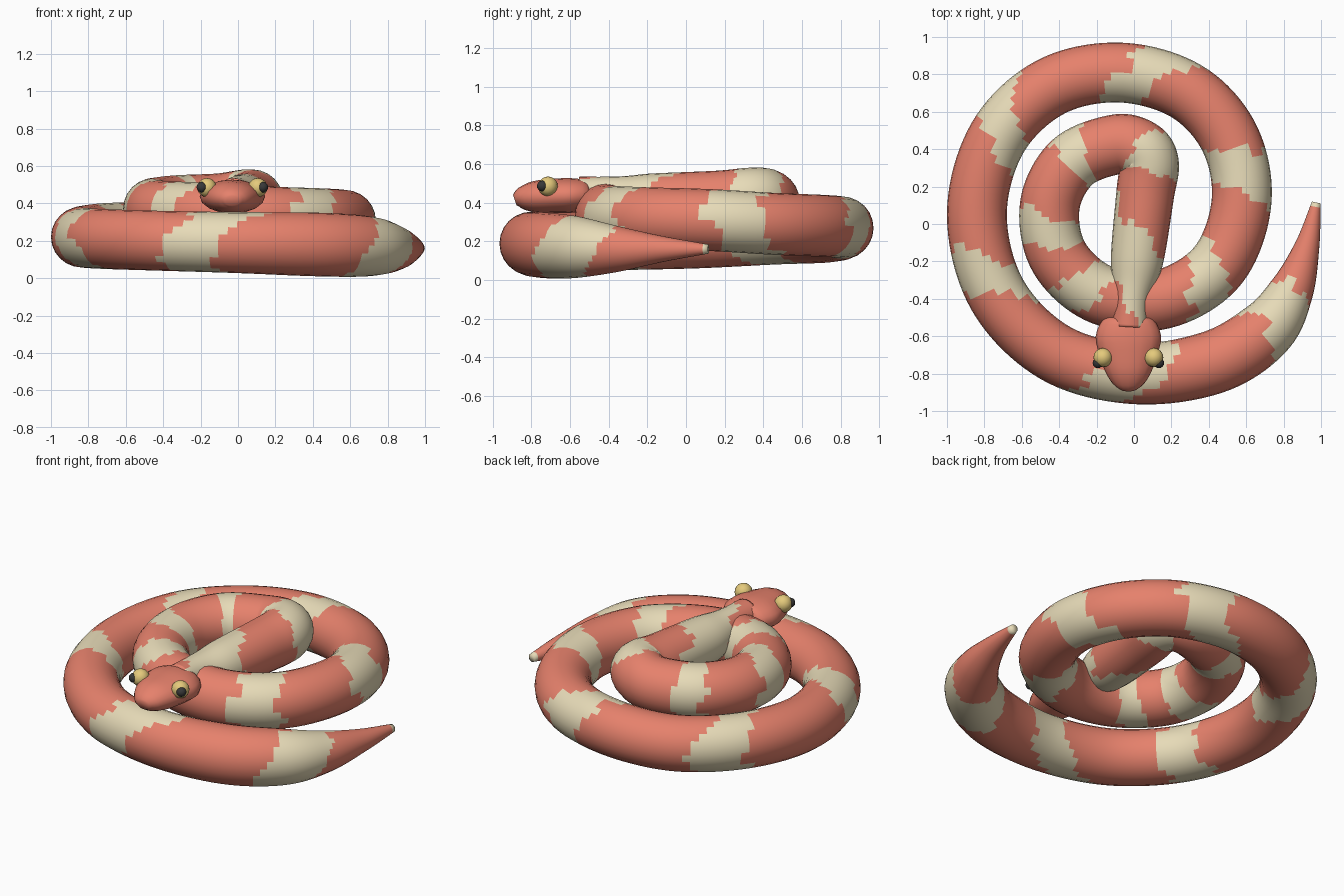
import bpy, math, random
from mathutils import Vector

random.seed(4)
if "Cube" in bpy.data.objects:
    bpy.data.objects.remove(bpy.data.objects["Cube"])


def make_material(name, rgb):
    mat = bpy.data.materials.new(name)
    mat.use_nodes = True
    mat.diffuse_color = (*rgb, 1)
    mat.node_tree.nodes["Principled BSDF"].inputs["Base Color"].default_value = (*rgb, 1)
    return mat


coral = make_material("coral skin", (.79, .22, .15))
cream = make_material("cream bands", (.8, .71, .48))
gold = make_material("gold eye", (.78, .59, .2))
black = make_material("dark pupil", (.04, .04, .04))


def spline(stations, steps):
    """Catmull-Rom interpolation through the stations."""
    pts = [Vector(s) for s in stations]
    pts = [2 * pts[0] - pts[1]] + pts + [2 * pts[-1] - pts[-2]]
    out = []
    for a, b, c, d in zip(pts, pts[1:], pts[2:], pts[3:]):
        for k in range(steps):
            t = k / steps
            out.append((2 * b + (c - a) * t + (2 * a - 5 * b + 4 * c - d) * t * t
                        + (3 * b - a - 3 * c + d) * t ** 3) / 2)
    return out + [pts[-2]]


def loft(name, centres, radii, sides, mats, rule):
    """Skin elliptical rings along a path; rule(ring, side) picks the material."""
    verts, faces, slots = [], [], []
    last = len(centres) - 1
    for i, c in enumerate(centres):
        tangent = (centres[min(i + 1, last)] - centres[max(i - 1, 0)]).normalized()
        side = tangent.cross(Vector((0, 0, 1))).normalized()
        up = side.cross(tangent)
        for j in range(sides):
            a = math.tau * j / sides
            verts.append(c + side * radii[i][0] * math.cos(a) + up * radii[i][1] * math.sin(a))
    for i in range(last):
        for j in range(sides):
            k = (j + 1) % sides
            faces.append((i * sides + j, i * sides + k, (i + 1) * sides + k, (i + 1) * sides + j))
            slots.append(rule(i, j))
    faces += [tuple(reversed(range(sides))), tuple(range(last * sides, (last + 1) * sides))]
    slots += [rule(0, 0), rule(last, 0)]
    mesh = bpy.data.meshes.new(name)
    mesh.from_pydata(verts, [], faces)
    for mat in mats:
        mesh.materials.append(mat)
    for poly, slot in zip(mesh.polygons, slots):
        poly.material_index = slot
        poly.use_smooth = True
    obj = bpy.data.objects.new(name, mesh)
    bpy.context.collection.objects.link(obj)
    return obj


# Coiled body, tail tip to neck: x, y, z, radius
coil = [
    (.975, .115, .16, .024), (.925, -.12, .16, .067), (.84, -.36, .16, .12),
    (.7, -.57, .17, .16), (.42, -.74, .18, .17), (0, -.8, .19, .163),
    (-.42, -.69, .2, .16), (-.73, -.38, .21, .16), (-.84, .05, .22, .16),
    (-.73, .46, .24, .16), (-.45, .73, .25, .16), (-.08, .81, .27, .16),
    (.28, .71, .28, .16), (.51, .46, .29, .16), (.575, .12, .31, .16),
    (.45, -.22, .32, .16), (.16, -.4, .33, .16), (-.17, -.38, .35, .16),
    (-.4, -.18, .36, .16), (-.45, .1, .375, .16), (-.33, .33, .39, .16),
    (-.1, .425, .4, .16), (.03, .4, .42, .16), (.08, .32, .42, .16),
    (.06, .16, .41, .155), (.015, -.2, .41, .14), (-.015, -.4, .44, .095),
    (-.025, -.55, .44, .095)]
body_pts = spline(coil, 10)
path = [p.to_3d() for p in body_pts]
length = [0]
for p, q in zip(path, path[1:]):
    length.append(length[-1] + (q - p).length)

# Bands: x, y on the path, half width, slant towards the tail inside and above
SIDES = 24
marks = [(.73, -.54, .14, 0, .12), (-.05, -.8, .15, .18, .06), (-.75, -.33, .13, .1, -.06),
         (-.7, .5, .12, .13, 0), (.02, .81, .12, .12, 0), (.56, .33, .12, .06, -.05),
         (.4, -.27, .11, .07, 0), (-.26, -.33, .08, .05, 0), (-.44, -.03, .08, .05, 0),
         (-.32, .34, .055, .02, 0), (.07, .37, .06, .04, 0), (0, -.23, .21, .15, 0)]
bands = []
for x, y, half, slant, lean in marks:
    near = min(range(len(path)), key=lambda i: (path[i].x - x) ** 2 + (path[i].y - y) ** 2)
    step = half * .25
    jag = [[random.choice((-step, 0, step)) for _ in range(SIDES // 2)] for _ in range(2)]
    bands.append((length[near], half, slant, lean, jag))


def band_rule(i, j):
    if i == 0:
        return 1
    a = math.tau * (j + .5) / SIDES
    for centre, half, slant, lean, jag in bands:
        d = length[i] - centre + slant * math.cos(a) + lean * math.sin(a)
        if -half + jag[0][j // 2] < d < half + jag[1][j // 2]:
            return 1
    return 0


loft("coiled_body", path, [(p.w, p.w) for p in body_pts], SIDES, [coral, cream], band_rule)

# Head: y, z, half width, half height
head_rows = [(-.485, .445, .07, .04), (-.51, .44, .135, .075), (-.6, .437, .175, .09),
             (-.7, .434, .155, .088), (-.79, .43, .123, .08), (-.855, .422, .083, .056),
             (-.886, .413, .04, .028)]
head_pts = spline(head_rows, 3)
loft("head", [Vector((-.03, p.x, p.y)) for p in head_pts], [(p.z, p.w) for p in head_pts],
     16, [coral], lambda i, j: 0)


def ball(name, place, radius, mat):
    bpy.ops.mesh.primitive_uv_sphere_add(segments=16, ring_count=10, radius=radius, location=place)
    obj = bpy.context.object
    obj.name = name
    obj.data.materials.append(mat)
    bpy.ops.object.shade_smooth()


# Eyes and pupils, mirrored about the head's middle
for label, s in (("right", -1), ("left", 1)):
    ball(label + "_eye", (-.03 + s * .136, -.714, .484), .051, gold)
    ball(label + "_pupil", (-.03 + s * .163, -.743, .486), .028, black)
